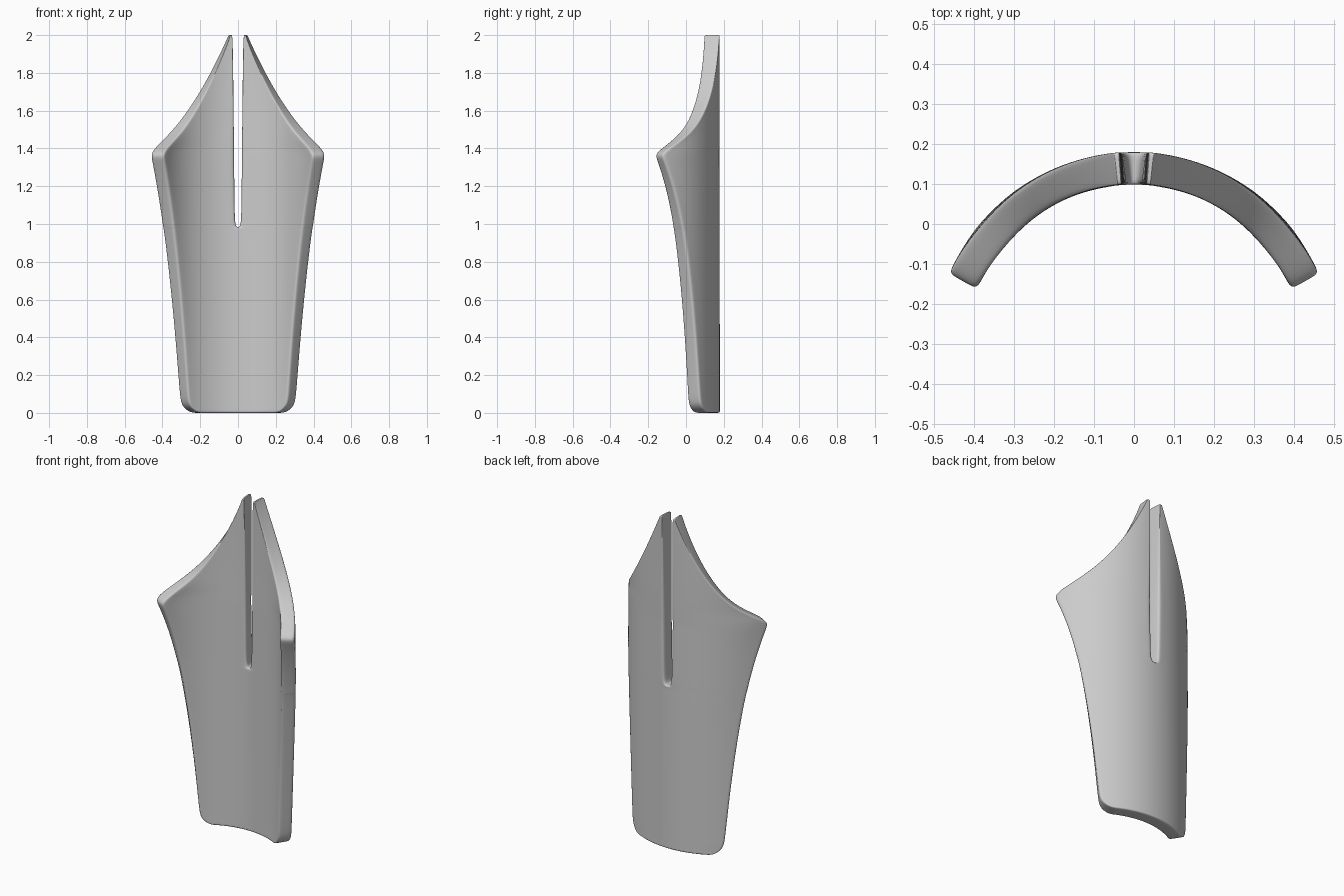
import bpy, bmesh, math

if "Cube" in bpy.data.objects:
    bpy.data.objects.remove(bpy.data.objects["Cube"])

R_MID, THICK, CENTRE_Y = 0.465, 0.08, -0.325   # curved plate the part is cut from
COLS = 6

# z, outer half width, half width of the slit
ROWS = [
    (0.000, 0.255, 0), (0.035, 0.306, 0), (0.10, 0.314, 0), (0.35, 0.333, 0),
    (0.65, 0.361, 0), (0.88, 0.388, 0), (0.96, 0.399, 0), (0.98, 0.402, 0),
    (0.99, 0.404, 0.015), (1.03, 0.409, 0.020), (1.18, 0.432, 0.022),
    (1.33, 0.460, 0.024), (1.37, 0.469, 0.024), (1.41, 0.440, 0.024),
    (1.49, 0.352, 0.025), (1.60, 0.267, 0.026), (1.72, 0.190, 0.027),
    (1.85, 0.119, 0.028), (1.97, 0.061, 0.031), (2.00, 0.050, 0.034),
]

# half of the curved sheet, from the slit out to the edge
bm = bmesh.new()
grid = []
for z, w, slit in ROWS:
    a0 = math.asin(slit / R_MID)
    a1 = math.asin(w / (R_MID + THICK / 2))
    row = []
    for i in range(COLS + 1):
        a = a0 + (a1 - a0) * i / COLS
        row.append(bm.verts.new((R_MID * math.sin(a),
                                 CENTRE_Y + R_MID * math.cos(a), z)))
    grid.append(row)
for lo, hi in zip(grid, grid[1:]):
    for i in range(COLS):
        bm.faces.new((lo[i + 1], lo[i], hi[i], hi[i + 1]))
for f in bm.faces:
    f.smooth = True

mesh = bpy.data.meshes.new("nib")
bm.to_mesh(mesh)
bm.free()
nib = bpy.data.objects.new("nib", mesh)
bpy.context.collection.objects.link(nib)

# mirror to both tines, thicken, and round the edges softly
mirror = nib.modifiers.new("mirror", 'MIRROR')
mirror.use_clip = True
mirror.merge_threshold = 0.0005
solid = nib.modifiers.new("thickness", 'SOLIDIFY')
solid.thickness = THICK
solid.offset = 0
solid.edge_crease_inner = 0.42
solid.edge_crease_outer = 0.42
sub = nib.modifiers.new("smooth", 'SUBSURF')
sub.levels = sub.render_levels = 3
